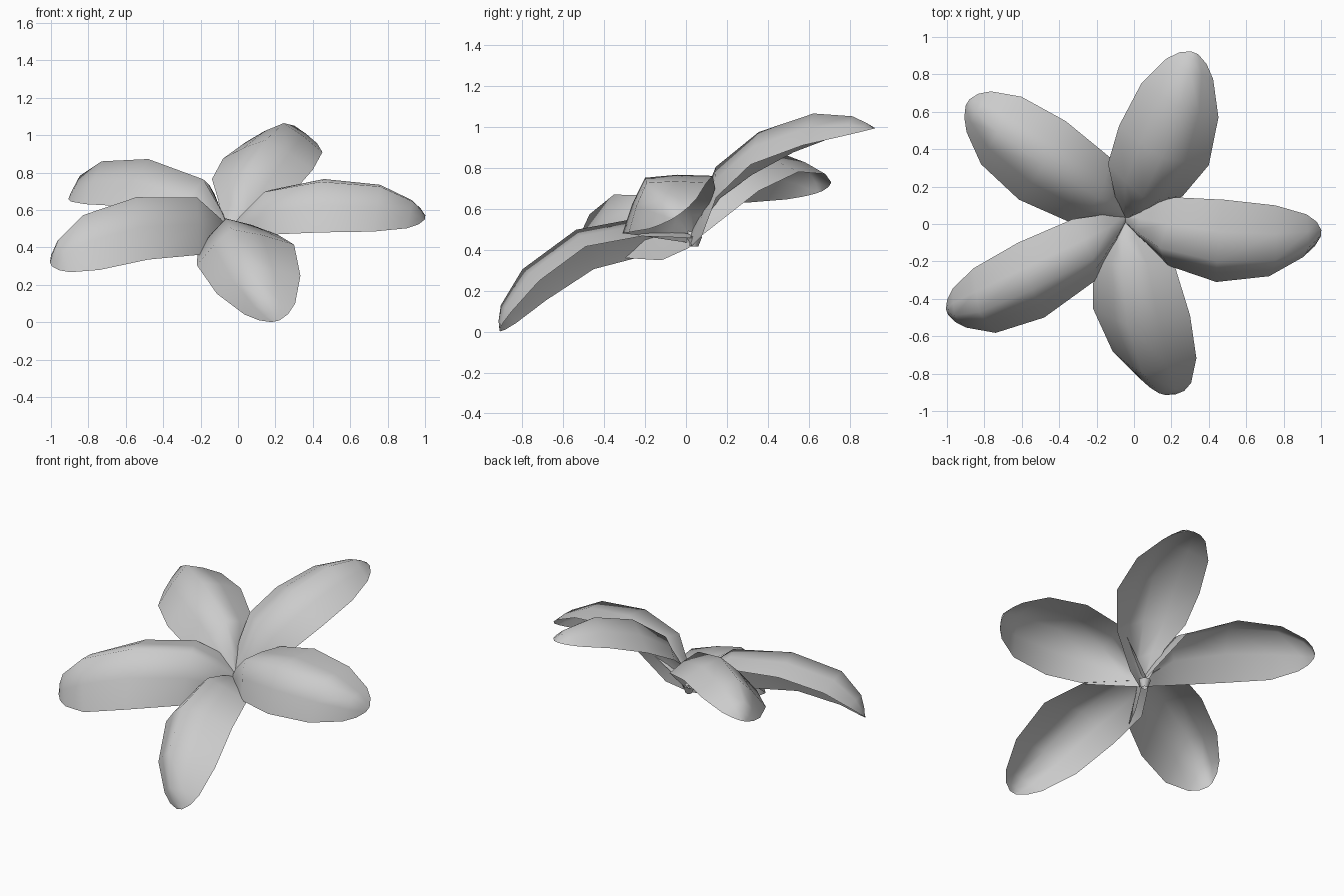
import bpy
import bmesh
from mathutils import Vector

if "Cube" in bpy.data.objects:
    bpy.data.objects.remove(bpy.data.objects["Cube"], do_unlink=True)

# Single plain petal colour
grey = bpy.data.materials.new("petal_grey")
colour = (0.6, 0.6, 0.6, 1.0)
grey.use_nodes = True
grey.diffuse_color = colour
grey.node_tree.nodes["Principled BSDF"].inputs["Base Color"].default_value = colour

ROOT = Vector((-0.05, 0.04, 0.45))
SPINE_KEYS = (0, 0.24, 0.47, 0.73, 1)
# Shared outline: distance along the petal, then shares of width, arch and base lean
OUTLINE = ((0, 0.12, 0.15, 0.3), (0.1, 0.42, 0.5, 0.8), (0.24, 0.83, 0.9, 0.3),
           (0.47, 1, 1, 0), (0.73, 0.86, 0.93, 0), (0.91, 0.52, 0.56, 0),
           (0.97, 0.3, 0.25, 0), (1, 0.08, 0, 0))


def spine_point(points, t):
    """Position along the spine at t."""
    for i in range(len(SPINE_KEYS) - 1):
        start, end = SPINE_KEYS[i], SPINE_KEYS[i + 1]
        if t <= end:
            return points[i].lerp(points[i + 1], (t - start) / (end - start))
    return points[-1]


def finish(bm, name):
    """Turn a bmesh into a smooth grey object."""
    mesh = bpy.data.meshes.new(name)
    bm.to_mesh(mesh)
    bm.free()
    mesh.materials.append(grey)
    mesh.shade_smooth()
    obj = bpy.data.objects.new(name, mesh)
    bpy.context.collection.objects.link(obj)
    return obj


def make_petal(name, spine, half_width, arch, ridge, base_lean=0):
    """Sweep a ridged cross-section along the spine."""
    points = [ROOT] + [Vector(p) for p in spine]
    # Edge, shoulder, ridge, shoulder, edge
    section = ((-1, 0), ((ridge - 1) / 2, 0.57), (ridge, 1), ((ridge + 1) / 2, 0.57), (1, 0))
    bm = bmesh.new()
    rows = []
    for t, width, height, lean in OUTLINE:
        centre = spine_point(points, t)
        ahead = spine_point(points, min(t + 0.12, 1))
        behind = spine_point(points, max(t - 0.12, 0))
        side = Vector(half_width) * width + Vector((0, 0, base_lean * lean))
        normal = (ahead - behind).cross(side).normalized()
        rows.append([bm.verts.new(centre + side * v + normal * arch * height * h)
                     for v, h in section])
    for near, far in zip(rows, rows[1:]):
        for i in range(len(section) - 1):
            bm.faces.new((near[i], far[i], far[i + 1], near[i + 1]))
    return finish(bm, name)


# Five petals, each with its own sweep, lean, cupping and ridge position
make_petal("left_petal",
           ((0.2, -0.04, 0.585), (0.46, -0.09, 0.62), (0.74, -0.09, 0.605), (1, -0.05, 0.56)),
           (0.02, 0.22, 0.14), 0.17, -0.09)
make_petal("back_left_petal",
           ((0.06, 0.235, 0.71), (0.16, 0.42, 0.845), (0.245, 0.66, 0.935), (0.325, 0.915, 0.99)),
           (-0.24, 0.105, 0.03), 0.145, 0, 0.1)
make_petal("back_right_petal",
           ((-0.23, 0.18, 0.62), (-0.49, 0.34, 0.7), (-0.71, 0.5, 0.7), (-0.89, 0.65, 0.68)),
           (-0.125, -0.21, -0.08), 0.17, -0.15)
make_petal("front_petal",
           ((0, -0.2, 0.42), (0.04, -0.47, 0.36), (0.11, -0.7, 0.2), (0.2, -0.91, 0.005)),
           (0.26, -0.02, 0.055), 0.165, -0.15)
make_petal("front_right_petal",
           ((-0.27, -0.14, 0.5), (-0.55, -0.3, 0.475), (-0.8, -0.41, 0.4), (-1, -0.47, 0.31)),
           (0.07, -0.2, -0.14), 0.19, -0.25, -0.08)

# Small open throat where the petals meet
throat = bmesh.new()
bmesh.ops.create_cone(throat, cap_ends=False, segments=8,
                      radius1=0.02, radius2=0.04, depth=0.05)
bmesh.ops.translate(throat, verts=throat.verts, vec=ROOT - Vector((0, 0, 0.01)))
finish(throat, "throat")
